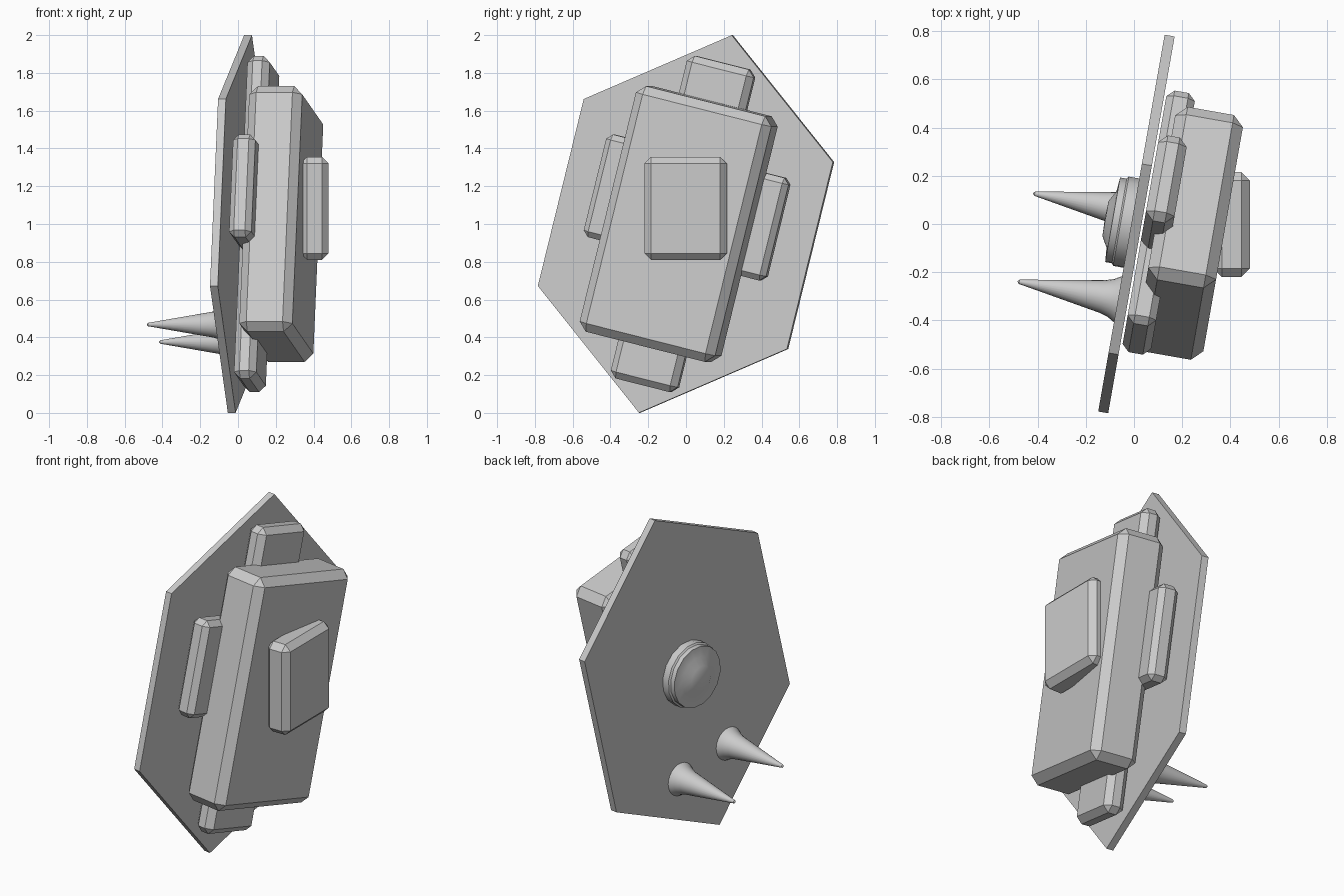
import bpy
import bmesh
import math
from mathutils import Matrix, Vector

cube = bpy.data.objects.get("Cube")
if cube:
    bpy.data.objects.remove(cube, do_unlink=True)

# One flat grey for everything
grey = bpy.data.materials.new("plain_grey")
grey.use_nodes = True
colour = (0.6, 0.6, 0.6, 1)
grey.diffuse_color = colour
grey.node_tree.nodes["Principled BSDF"].inputs["Base Color"].default_value = colour

# Tilted frame: local x is the plate normal, local z its long axis
TILT = (Matrix.Translation((0.01, 0, 1))
        @ Matrix.Rotation(math.radians(-10), 4, 'Z')
        @ Matrix.Rotation(math.radians(-14), 4, 'X'))


def finish(name, bm, matrix):
    bmesh.ops.recalc_face_normals(bm, faces=bm.faces)
    mesh = bpy.data.meshes.new(name)
    bm.to_mesh(mesh)
    bm.free()
    mesh.materials.append(grey)
    obj = bpy.data.objects.new(name, mesh)
    obj.matrix_world = matrix
    bpy.context.collection.objects.link(obj)
    bpy.ops.object.select_all(action='DESELECT')
    obj.select_set(True)
    bpy.context.view_layer.objects.active = obj
    bpy.ops.object.shade_smooth_by_angle(angle=math.radians(32))
    return obj


def box(name, low, high, chamfer, matrix=TILT):
    low, high = Vector(low), Vector(high)
    bm = bmesh.new()
    place = Matrix.Translation((low + high) / 2) @ Matrix.Diagonal((*(high - low), 1))
    bmesh.ops.create_cube(bm, size=1, matrix=place)
    bmesh.ops.bevel(bm, geom=bm.edges[:], offset=chamfer, segments=1,
                    affect='EDGES', profile=0.5)
    return finish(name, bm, matrix)


def lathe(name, profile, y=0, z=0, steps=24):
    """Turn (x, radius) points about the local x axis."""
    bm = bmesh.new()
    verts = [bm.verts.new((x, r, 0)) for x, r in profile]
    edges = [bm.edges.new(pair) for pair in zip(verts, verts[1:])]
    bmesh.ops.spin(bm, geom=verts + edges, cent=(0, 0, 0), axis=(1, 0, 0),
                   angle=math.tau, steps=steps)
    bmesh.ops.remove_doubles(bm, verts=bm.verts, dist=0.0005)
    return finish(name, bm, TILT @ Matrix.Translation((0, y, z)))


# Stretched hexagonal back plate
bm = bmesh.new()
outline = [(0, 1.03), (0.69, 0.51), (0.69, -0.51), (0, -1.03), (-0.69, -0.51), (-0.69, 0.51)]
face = bm.faces.new([bm.verts.new((-0.021, y, z)) for y, z in outline])
side = bmesh.ops.extrude_face_region(bm, geom=[face])
bmesh.ops.translate(bm, vec=(0.042, 0, 0),
                    verts=[v for v in side["geom"] if isinstance(v, bmesh.types.BMVert)])
finish("hexagon_plate", bm, TILT)

# Main block with the bars crossing behind it
box("main_block", (0.08, -0.375, -0.67), (0.365, 0.375, 0.67), 0.045)
box("long_bar", (0.03, -0.185, -0.88), (0.15, 0.185, 0.88), 0.035)
box("cross_bar", (0.03, -0.505, -0.19), (0.15, 0.505, 0.37), 0.03)

# Upright block set into the face of the main block
box("front_block", (0.33, -0.22, 0.81), (0.48, 0.216, 1.355), 0.035, Matrix())

# Stepped round hub on the back
lathe("back_hub", [(-0.015, 0), (-0.015, 0.19), (-0.065, 0.19), (-0.072, 0.18),
                   (-0.1, 0.18), (-0.105, 0.12), (-0.13, 0.075), (-0.133, 0)], steps=16)

# Pair of flared spikes low on the back
for label, y in (("left", 0.2), ("right", -0.182)):
    lathe(label + "_spike", [(-0.015, 0), (-0.015, 0.1), (-0.03, 0.092), (-0.05, 0.08),
                             (-0.085, 0.069), (-0.15, 0.058), (-0.437, 0.009),
                             (-0.445, 0)], y, -0.594)
